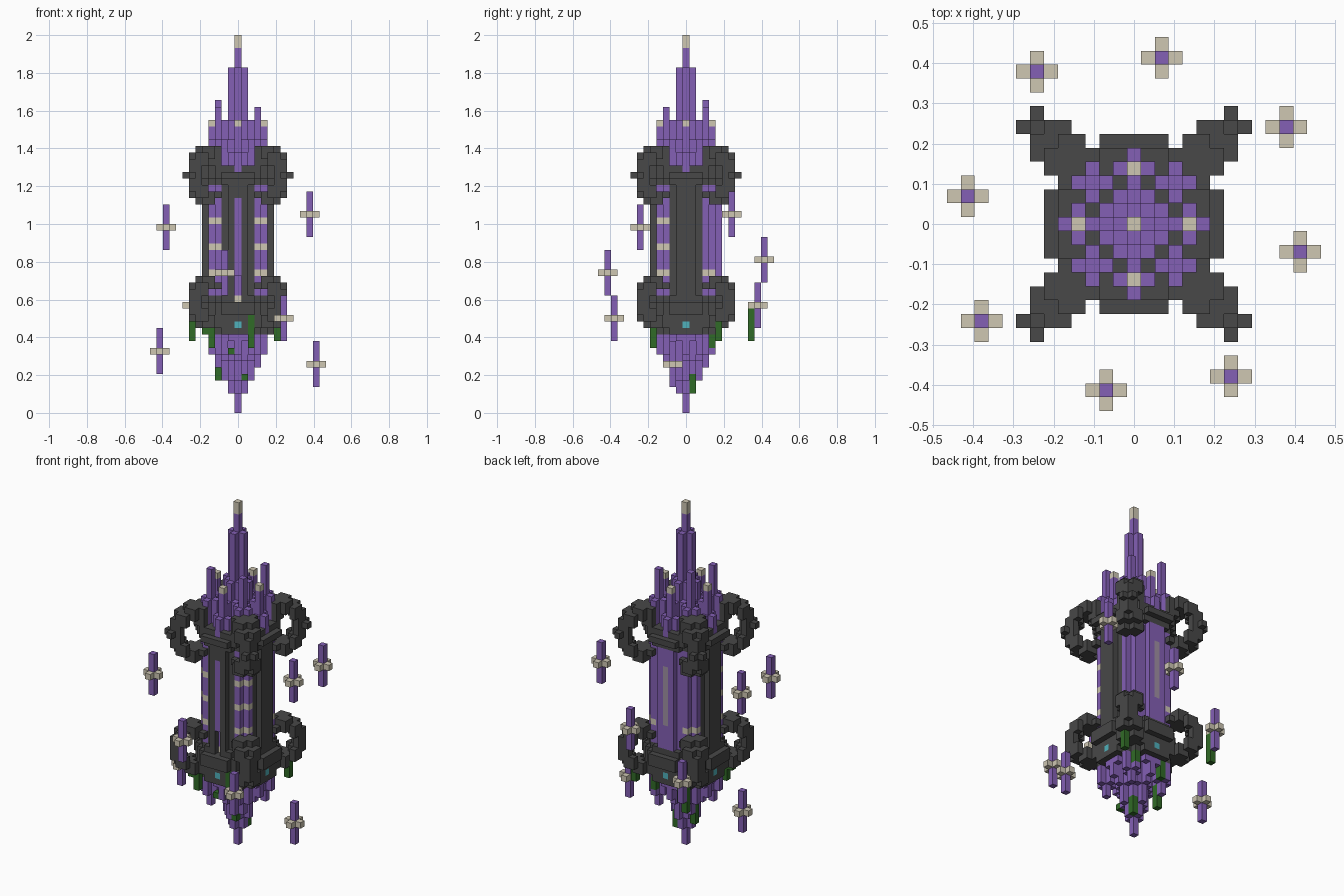
import bpy
import bmesh
from mathutils import Vector

cube = bpy.data.objects.get("Cube")
if cube:
    bpy.data.objects.remove(cube, do_unlink=True)

U = 2 / 58  # size of one block


def material(name, rgb):
    m = bpy.data.materials.new(name)
    m.use_nodes = True
    colour = (*rgb, 1)
    m.diffuse_color = colour
    bsdf = m.node_tree.nodes["Principled BSDF"]
    bsdf.inputs["Base Color"].default_value = colour
    bsdf.inputs["Roughness"].default_value = 0.9
    return m


PURPLE = material("purple crystal", (0.23, 0.115, 0.46))
DARK = material("dark stone", (0.065, 0.065, 0.065))
BEIGE = material("pale beige", (0.62, 0.57, 0.45))
GREEN = material("vine green", (0.03, 0.145, 0.02))
TEAL = material("teal gem", (0.08, 0.44, 0.50))
LILAC = material("grey lilac", (0.35, 0.28, 0.37))

grid = {}   # block position -> part name
parts = {}  # part name -> material


def fill(part, mat, cells, low, high):
    """Stack blocks on every (x, y) cell from low to high inclusive."""
    parts[part] = mat
    for x, y in cells:
        for z in range(low, high + 1):
            grid[x, y, z] = part


def octagon(reach, total):
    span = range(-reach, reach + 1)
    return [(x, y) for x in span for y in span if abs(x) + abs(y) <= total]


def ring(distance):
    return [c for c in octagon(distance, distance) if abs(c[0]) + abs(c[1]) == distance]


def four(x, y):
    return {(x, y), (-y, x), (-x, -y), (y, -x)}


def corners(x, y):
    return {(a * p, b * q) for a, b in ((x, y), (y, x)) for p in (-1, 1) for q in (-1, 1)}


def arms(x, y):
    return [(x + 1, y), (x - 1, y), (x, y + 1), (x, y - 1)]


# Central shaft with crystal bands
fill("shaft", PURPLE, octagon(4, 7), 18, 34)
for z in (21, 33):
    fill("shaft_bands", BEIGE, corners(4, 3), z, z)
for z in (25, 29):
    fill("shaft_bands", BEIGE, [c for c in corners(4, 3) if c[1] < 0], z, z)

# Four stepped side panels: three stone, the back one crystal
for i in range(-2, 3):
    depth = 4 if abs(i) == 2 else 5
    fill("side_panels", DARK, [(-depth, i), (depth, i)], 18, 34)
    fill("front_panel", DARK, [(i, -depth)], 18, 34)
    fill("back_panel", PURPLE, [(i, depth)], 18, 34)
fill("front_strip", PURPLE, [(0, -5)], 18, 32)
fill("back_window", LILAC, [(0, 5)], 22, 31)

# Upper and lower stone rims
fill("upper_rim", DARK, octagon(5, 7), 35, 35)
fill("upper_rim", DARK, octagon(6, 8), 36, 36)
fill("upper_rim", DARK, octagon(5, 8), 37, 37)
fill("lower_rim", DARK, octagon(5, 7), 12, 13)
fill("lower_rim", DARK, octagon(5, 8), 14, 14)
fill("lower_rim", DARK, octagon(6, 8), 15, 16)
fill("lower_rim", DARK, octagon(5, 7), 17, 17)
fill("rim_gems", TEAL, four(0, 5), 13, 13)

# Small recessed niche at the foot of the front strip
for z in range(17, 21):
    del grid[0, -5, z]
fill("niche_light", BEIGE, [(0, -4)], 17, 17)

# Curved corner hooks: each layer spans a range of diagonal distance
layers = [(9, 11), (8, 13), (12, 14), (13, 14), (13, 14), (13, 14), (12, 14), (10, 13), (8, 11)]


def hook_layer(part, z, near, far):
    side = range(3, 8)
    for x in side:
        for y in side:
            if abs(x - y) <= 2 and near <= x + y <= far:
                fill(part, DARK, corners(x, y), z, z)


for i, (near, far) in enumerate(layers):
    hook_layer("upper_hooks", 32 + i, near, far)
for i, (near, far) in enumerate(layers[:4] + layers[5:]):
    hook_layer("lower_hooks", 20 - i, near, far)
for z in (38, 39):
    hook_layer("upper_hooks", z, 8, 9)
fill("hook_tips", DARK, corners(8, 7), 36, 36)

# Crown of crystal spikes above the upper rim
for distance, top in enumerate((55, 52, 44, 41)):
    fill("spire", PURPLE, ring(distance), 37, top)
fill("spire_tip", BEIGE, [(0, 0)], 56, 57)
for x, y in four(3, 3):
    fill("crown_corner_spikes", PURPLE, arms(x, y), 37, 41)
    fill("crown_corner_spikes", PURPLE, [(x, y)], 37, 47 if x < 0 < y else 46)
for x, y in four(0, 4):
    outer = [c for c in arms(x, y) if max(map(abs, c)) > 3]
    fill("crown_side_spikes", PURPLE, outer, 37, 39)
    fill("crown_side_spikes", PURPLE, [(x, y)], 37, 43)
    fill("crown_side_tips", BEIGE, [(x, y)], 44, 44)

# Hanging crystal cone below the lower rim
for distance, bottom in enumerate((0, 3, 5, 8)):
    fill("hanging_point", PURPLE, ring(distance), bottom, 11)
for x, y in four(3, 3):
    fill("hanging_corner_spikes", PURPLE, arms(x, y), 9, 11)
    fill("hanging_corner_spikes", PURPLE, [(x, y)], 7, 11)
for x, y in four(0, 4):
    outer = [c for c in arms(x, y) if max(map(abs, c)) == 4]
    fill("hanging_side_spikes", PURPLE, outer, 11, 11)
    fill("hanging_side_spikes", PURPLE, [(x, y)], 9, 11)

# Vines
for x, y, low, high in ((6, 5, 11, 13), (-4, -5, 10, 12), (-5, -5, 12, 12), (2, -5, 10, 14),
                        (-2, 4, 9, 11), (3, 4, 10, 11), (-3, 2, 5, 8), (1, 1, 3, 5),
                        (1, -2, 5, 5), (-1, -4, 9, 9), (-7, 10, 11, 15)):
    fill("vines", GREEN, [(x, y)], low, high)

# Floating crystals, each with a beige collar
floaters = ((-7, 11, 16), (2, 12, 23), (11, 7, 30), (12, -2, 7),
            (7, -11, 14), (-2, -12, 21), (-11, -7, 28), (-12, 2, 9))
for x, y, z in floaters:
    fill("floating_crystals", PURPLE, [(x, y)], z - 3, z + 3)
    fill("floating_collars", BEIGE, arms(x, y), z, z)

# Turn each part into a mesh of its exposed block faces
DIRECTIONS = [Vector(d) * s for d in ((1, 0, 0), (0, 1, 0), (0, 0, 1)) for s in (-1, 1)]


def build(part, mat):
    bm = bmesh.new()
    verts = {}

    def vert(p):
        key = tuple(round(c * 2) for c in p)
        if key not in verts:
            verts[key] = bm.verts.new(p * U)
        return verts[key]

    for pos, owner in grid.items():
        if owner != part:
            continue
        centre = Vector(pos) + Vector((0, 0, 0.5))
        for n in DIRECTIONS:
            if tuple(int(a + b) for a, b in zip(pos, n)) in grid:
                continue
            a = Vector((n.y, n.z, n.x))
            b = n.cross(a)
            loop = (a + b, b - a, -a - b, a - b)
            bm.faces.new([vert(centre + (n + c) / 2) for c in loop])
    mesh = bpy.data.meshes.new(part)
    bm.to_mesh(mesh)
    bm.free()
    mesh.materials.append(mat)
    bpy.context.scene.collection.objects.link(bpy.data.objects.new(part, mesh))


for part, mat in parts.items():
    build(part, mat)
